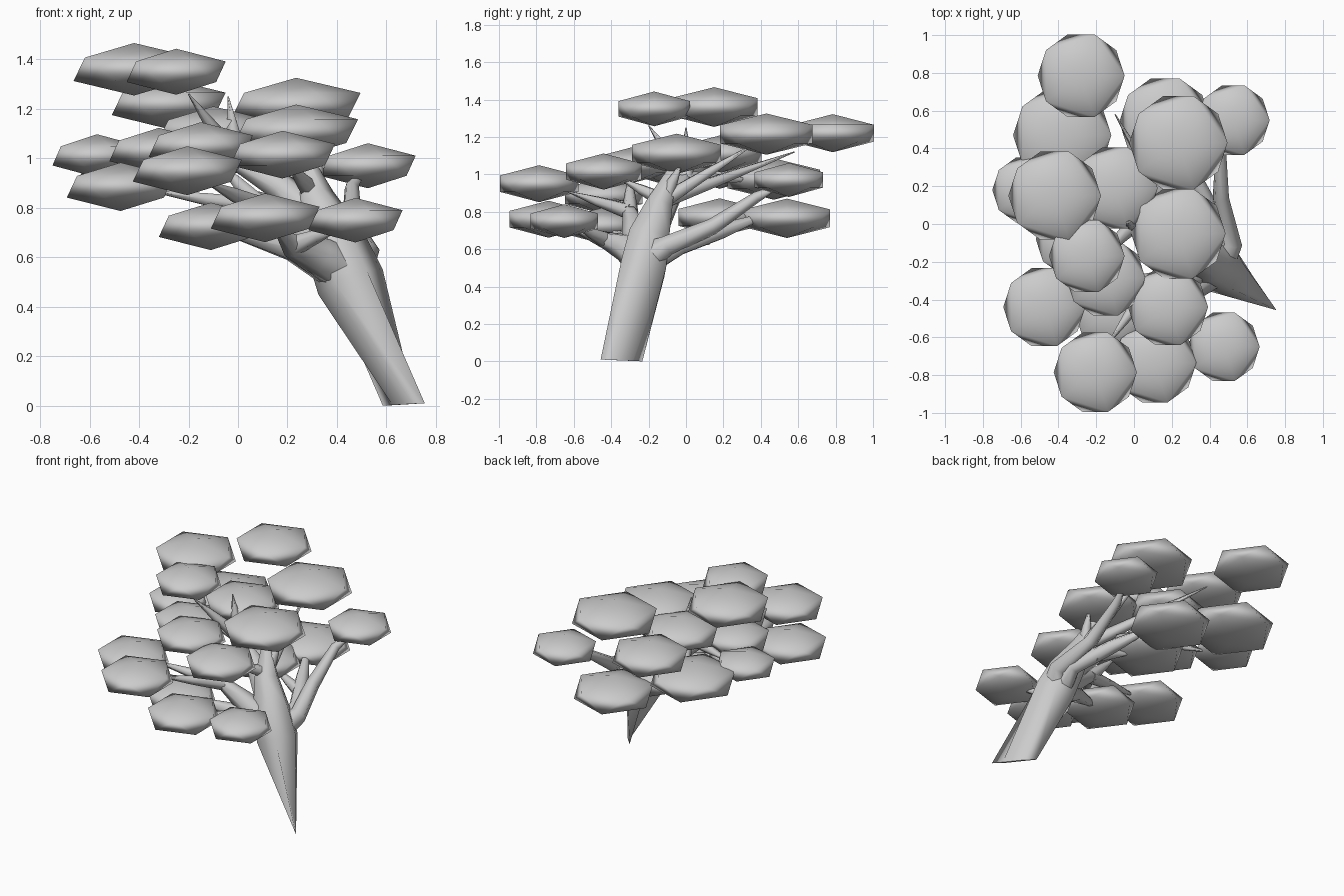
import bpy
from mathutils import Vector

cube = bpy.data.objects.get("Cube")
if cube:
    bpy.data.objects.remove(cube, do_unlink=True)

grey = bpy.data.materials.new("plain_grey")
grey.use_nodes = True
grey.diffuse_color = (0.6, 0.6, 0.6, 1)
grey.node_tree.nodes["Principled BSDF"].inputs["Base Color"].default_value = (0.6, 0.6, 0.6, 1)


def foliage(name, x, y, z, r):
    """Flattened, smooth-shaded low-poly leaf pad."""
    bpy.ops.mesh.primitive_ico_sphere_add(subdivisions=1, radius=1, location=(x, y, z))
    pad = bpy.context.object
    pad.name = name
    pad.scale = (r / 0.894, r / 0.894, 0.035 + 0.29 * r)
    pad.data.materials.append(grey)
    bpy.ops.object.shade_smooth()


def limb(name, points, radii):
    """Tapered tube through the points, made into a mesh."""
    curve = bpy.data.curves.new(name, "CURVE")
    curve.dimensions = "3D"
    curve.bevel_depth = 1
    curve.bevel_resolution = 1
    curve.use_fill_caps = True
    spline = curve.splines.new("POLY")
    spline.points.add(len(points) - 1)
    for p, co, r in zip(spline.points, points, radii):
        p.co = (*co, 1)
        p.radius = r
    obj = bpy.data.objects.new(name, curve)
    bpy.context.collection.objects.link(obj)
    bpy.ops.object.select_all(action="DESELECT")
    obj.select_set(True)
    bpy.context.view_layer.objects.active = obj
    bpy.ops.object.convert(target="MESH")
    obj = bpy.context.object
    obj.data.materials.append(grey)
    bpy.ops.object.shade_smooth_by_angle(angle=1.3)
    return obj


# Leaf pads: name, centre and radius
for pad in [
    ("back_top", -0.28, 0.785, 1.22, 0.23),
    ("back_right", -0.38, 0.47, 0.975, 0.26),
    ("crown", -0.42, 0.15, 1.36, 0.245),
    ("far_right", -0.57, 0.18, 1.01, 0.18),
    ("middle", -0.10, 0.19, 1.11, 0.225),
    ("crown_small", -0.25, -0.17, 1.35, 0.2),
    ("inner_front", -0.15, -0.285, 1.05, 0.21),
    ("inner_right", -0.32, -0.08, 1.03, 0.2),
    ("front_right", -0.475, -0.44, 0.885, 0.217),
    ("front_tip", -0.205, -0.785, 0.95, 0.22),
    ("low_front", 0.11, -0.735, 0.76, 0.22),
    ("low_front_right", -0.11, -0.45, 0.725, 0.21),
    ("low_front_left", 0.475, -0.65, 0.75, 0.19),
    ("high_front", 0.18, -0.44, 1.015, 0.212),
    ("high_left", 0.235, -0.05, 1.11, 0.25),
    ("high_back", 0.235, 0.43, 1.215, 0.26),
    ("low_back", 0.165, 0.54, 0.765, 0.243),
    ("low_middle", 0.06, 0.18, 0.77, 0.23),
    ("back_left", 0.525, 0.55, 0.97, 0.193),
]:
    foliage("foliage_" + pad[0], *pad[1:])

# Leaning trunk, pinched to a blade at the ground
foot = Vector((0.67, -0.345, 0.0))
trunk = limb("trunk", [foot, (0.455, -0.23, 0.5), (0.39, -0.2, 0.66),
                       (0.31, -0.14, 0.84), (0.25, -0.06, 1.06)],
             [0.1, 0.14, 0.125, 0.08, 0.015])
blade = Vector((-0.57, 0.82, 0.0))
ring = [v for v in trunk.data.vertices if v.co.z < 0.2]
reach = max(abs((v.co - foot).dot(blade)) for v in ring)
for v in ring:
    side = (v.co - foot).dot(blade) / reach
    edge = Vector((blade.y, -blade.x, 0)) * (0.006 if (v.co - foot).x > 0 else -0.006)
    v.co = foot + blade * side * 0.14 + edge
    v.co.z = 0.005 - 0.005 * side

# Boughs: heavy limbs that fork from the trunk
low = (0.43, -0.23, 0.54)
fork = (0.36, -0.18, 0.7)
top = (0.3, -0.12, 0.86)
right_fork = (0.1, -0.3, 0.8)
front_fork = (0.22, -0.42, 0.645)
crown_fork = (0.0, 0.0, 0.98)
boughs = {
    "right": ([low, (0.28, -0.27, 0.68), right_fork], (0.1, 0.075, 0.04)),
    "front": ([low, (0.32, -0.32, 0.61), front_fork, (0.16, -0.6, 0.71)], (0.1, 0.08, 0.05, 0.015)),
    "front_side": ([low, (0.22, -0.3, 0.635), (-0.04, -0.42, 0.7)], (0.1, 0.055, 0.015)),
    "back": ([low, (0.46, -0.03, 0.62), (0.34, 0.2, 0.7), (0.22, 0.42, 0.78)], (0.1, 0.055, 0.045, 0.015)),
    "left": ([low, (0.52, -0.1, 0.62), (0.46, 0.14, 0.72), (0.46, 0.38, 0.88), (0.5, 0.5, 0.94)],
             (0.1, 0.055, 0.045, 0.03, 0.01)),
    "crown": ([fork, (0.18, -0.08, 0.88), crown_fork], (0.09, 0.06, 0.035)),
}
for name, (points, radii) in boughs.items():
    limb("bough_" + name, points, radii)

# Twigs: thin spikes reaching toward the pads
twigs = {
    "front_tip": (right_fork, (-0.14, -0.64, 0.91)),
    "front_right": (right_fork, (-0.36, -0.4, 0.87)),
    "inner_front": (right_fork, (-0.1, -0.3, 1.0)),
    "low_left": (front_fork, (0.43, -0.6, 0.73)),
    "crown_small": (crown_fork, (-0.2, -0.2, 1.26)),
    "crown": (crown_fork, (-0.04, 0.0, 1.25)),
    "far_right": (crown_fork, (-0.47, 0.16, 0.98)),
    "back_right": (crown_fork, (-0.28, 0.38, 0.97)),
    "back_top": (top, (-0.1, 0.58, 1.12)),
    "high_back": (top, (0.24, 0.36, 1.16)),
    "high_front": (top, (0.2, -0.36, 0.98)),
    "high_left": (top, (0.34, -0.02, 1.07)),
    "low_middle": ((0.4, 0.1, 0.66), (0.14, 0.18, 0.74)),
}
for name, (a, b) in twigs.items():
    mid = [p * 0.5 + q * 0.5 for p, q in zip(a, b)]
    limb("twig_" + name, [a, mid, b], (0.045, 0.028, 0.003))
